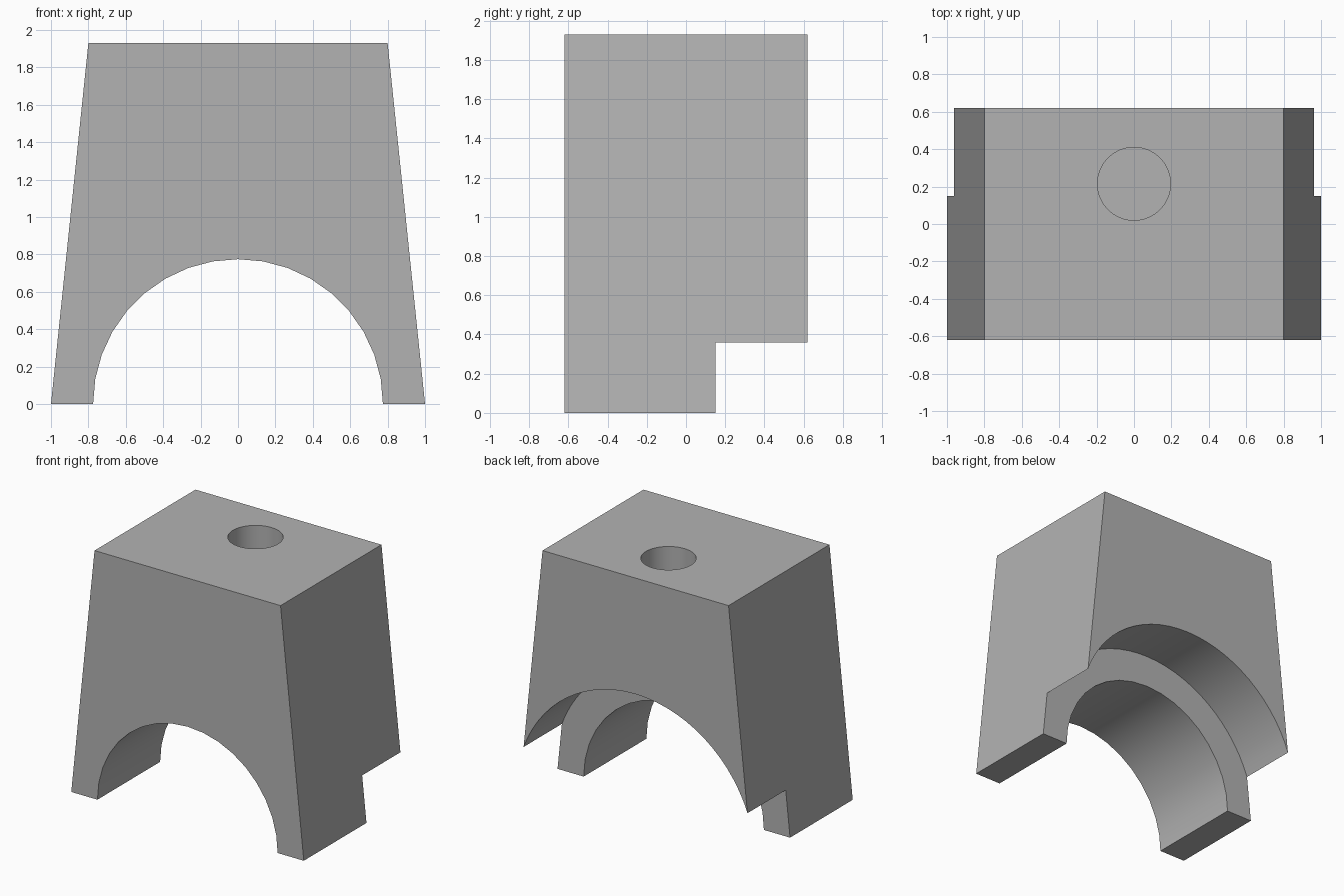
import bpy, bmesh
from math import radians
from mathutils import Matrix

cube = bpy.data.objects.get("Cube")
if cube:
    bpy.data.objects.remove(cube, do_unlink=True)

HEIGHT, DEPTH, STEP_Y = 1.93, 0.62, 0.15

grey = bpy.data.materials.new("plain grey")
grey.use_nodes = True
COLOUR = (0.45, 0.45, 0.45, 1)
grey.diffuse_color = COLOUR
grey.node_tree.nodes["Principled BSDF"].inputs["Base Color"].default_value = COLOUR


def add_object(name, bm):
    bmesh.ops.recalc_face_normals(bm, faces=bm.faces)
    mesh = bpy.data.meshes.new(name)
    bm.to_mesh(mesh)
    bm.free()
    mesh.materials.append(grey)
    obj = bpy.data.objects.new(name, mesh)
    bpy.context.collection.objects.link(obj)
    return obj


def cylinder(name, radius, length, sides, matrix):
    bm = bmesh.new()
    bmesh.ops.create_cone(bm, cap_ends=True, segments=sides, radius1=radius,
                          radius2=radius, depth=length, matrix=matrix)
    return add_object(name, bm)


# Tapered block
bm = bmesh.new()
profile = [(-1, 0), (1, 0), (0.8, HEIGHT), (-0.8, HEIGHT)]
face = bm.faces.new([bm.verts.new((x, -DEPTH, z)) for x, z in profile])
ext = bmesh.ops.extrude_face_region(bm, geom=[face])
bmesh.ops.translate(bm, vec=(0, 2 * DEPTH, 0),
                    verts=[v for v in ext["geom"] if isinstance(v, bmesh.types.BMVert)])
body = add_object("arched_block", bm)

# Cutters: through arch, wider rear arch, blind hole in the top
along_y = Matrix.Rotation(radians(90), 4, "X")
cutters = [
    cylinder("arch_cutter", 0.775, 3, 36, along_y),
    cylinder("rear_arch_cutter", 1.028, 1, 72,
             Matrix.Translation((0, STEP_Y + 0.5, 0)) @ along_y),
    cylinder("hole_cutter", 0.195, 1, 64,
             Matrix.Translation((0, 0.215, HEIGHT))),
]
bpy.context.view_layer.objects.active = body
for cutter in cutters:
    cutter.hide_render = True
    mod = body.modifiers.new(cutter.name, "BOOLEAN")
    mod.operation = "DIFFERENCE"
    mod.solver = "EXACT"
    mod.object = cutter
    bpy.ops.object.modifier_apply(modifier=mod.name)
    bpy.data.objects.remove(cutter, do_unlink=True)

# Smooth curved walls, crisp edges
bpy.ops.object.select_all(action="DESELECT")
body.select_set(True)
bpy.ops.object.shade_smooth_by_angle(angle=radians(25))
